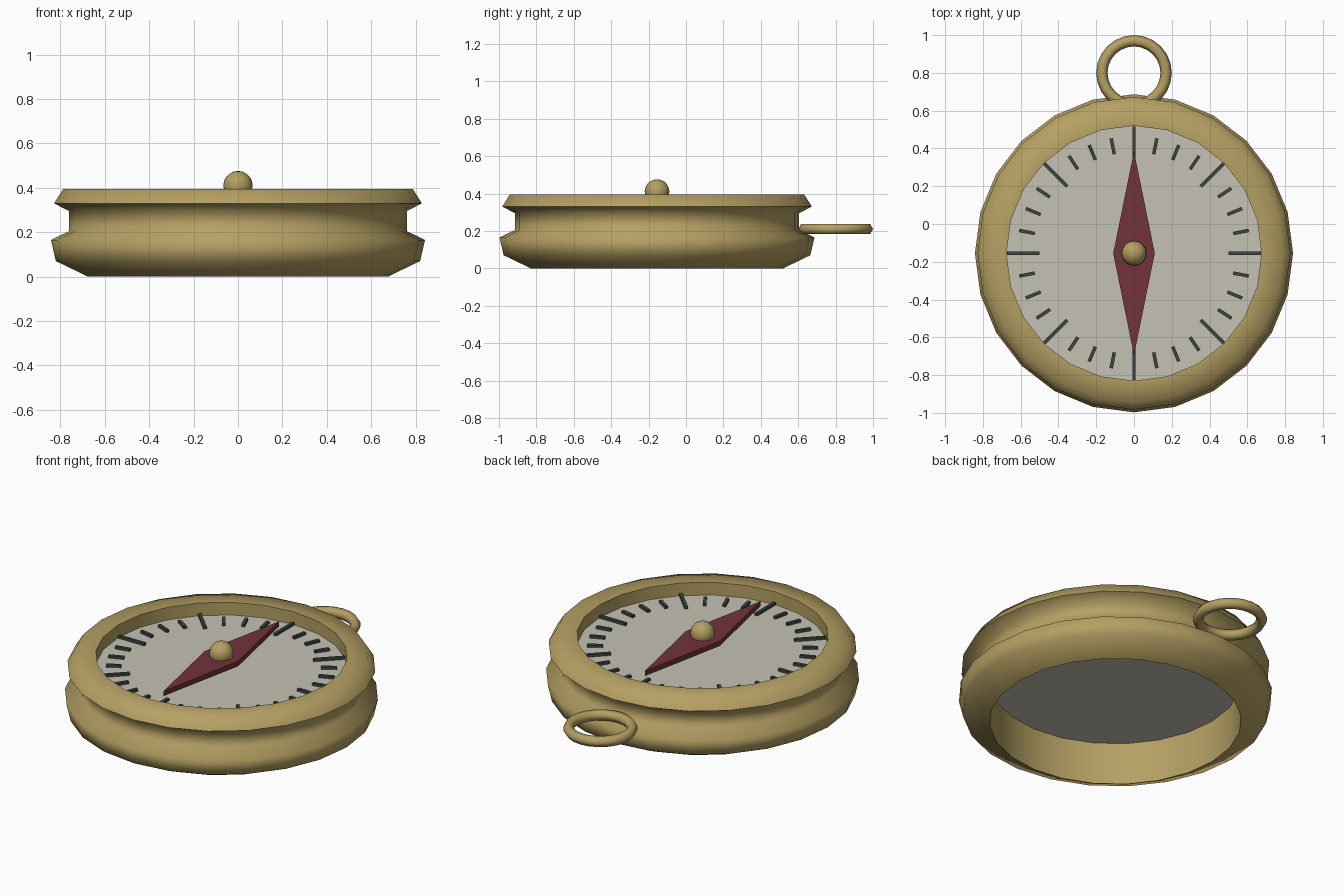
import bpy, bmesh
from math import sin, cos, pi, radians
from mathutils import Matrix, Vector

if "Cube" in bpy.data.objects:
    bpy.data.objects.remove(bpy.data.objects["Cube"])

CY = -0.155   # y of the compass body axis


def material(name, rgb):
    m = bpy.data.materials.new(name)
    m.diffuse_color = (*rgb, 1)
    m.use_nodes = True
    m.node_tree.nodes["Principled BSDF"].inputs["Base Color"].default_value = m.diffuse_color
    return m


BRASS = material("brass", (0.46, 0.35, 0.125))
CREAM = material("dial_cream", (0.56, 0.54, 0.455))
RED = material("needle_red", (0.17, 0.033, 0.045))
DARK = material("tick_dark", (0.045, 0.06, 0.052))


def make(name, bm, mat, smooth=None):
    bmesh.ops.recalc_face_normals(bm, faces=bm.faces)
    me = bpy.data.meshes.new(name)
    bm.to_mesh(me)
    bm.free()
    ob = bpy.data.objects.new(name, me)
    bpy.context.collection.objects.link(ob)
    me.materials.append(mat)
    if smooth:
        bpy.ops.object.select_all(action='DESELECT')
        ob.select_set(True)
        bpy.context.view_layer.objects.active = ob
        bpy.ops.object.shade_smooth_by_angle(angle=radians(smooth))
    return ob


def lathe(profile, steps, centre):
    """Revolve a closed (r, z) profile around a vertical axis."""
    bm = bmesh.new()
    rings = []
    for i in range(steps):
        a = 2 * pi * i / steps
        rings.append([bm.verts.new((centre[0] + r * cos(a), centre[1] + r * sin(a), centre[2] + z))
                      for r, z in profile])
    n = len(profile)
    for i in range(steps):
        p, q = rings[i], rings[(i + 1) % steps]
        for j in range(n):
            k = (j + 1) % n
            bm.faces.new((p[j], q[j], q[k], p[k]))
    return bm


def cylinder(r, z0, z1, steps):
    bm = bmesh.new()
    bmesh.ops.create_cone(bm, cap_ends=True, segments=steps, radius1=r, radius2=r, depth=z1 - z0,
                          matrix=Matrix.Translation((0, CY, (z0 + z1) / 2))
                          @ Matrix.Rotation(pi / 2, 4, 'Z'))
    return bm


# Hollow brass case with a groove round its side
case = [(0.675, 0.0), (0.82, 0.07), (0.842, 0.165), (0.76, 0.205), (0.76, 0.295),
        (0.828, 0.33), (0.787, 0.395), (0.675, 0.395)]
make("case", lathe(case, 24, (0, CY, 0)), BRASS, 80)

# Dial plate
make("dial", cylinder(0.676, 0.25, 0.32, 24), CREAM)

# Degree ticks, every fourth one long
bm = bmesh.new()
for i in range(32):
    r0, r1 = (0.50, 0.672) if i % 4 == 0 else (0.535, 0.62)
    mat = (Matrix.Translation((0, CY, 0.325)) @ Matrix.Rotation(2 * pi * i / 32, 4, 'Z')
           @ Matrix.Translation(((r0 + r1) / 2, 0, 0)) @ Matrix.Diagonal((r1 - r0, 0.018, 0.02, 1)))
    bmesh.ops.create_cube(bm, size=1, matrix=mat)
make("ticks", bm, DARK)

# Diamond needle
bm = bmesh.new()
face = bm.faces.new([bm.verts.new((x, CY + y, 0.36))
                     for x, y in ((0.11, 0), (0, 0.54), (-0.11, 0), (0, -0.54))])
ext = bmesh.ops.extrude_face_region(bm, geom=[face])
bmesh.ops.translate(bm, vec=Vector((0, 0, 0.03)),
                    verts=[v for v in ext["geom"] if isinstance(v, bmesh.types.BMVert)])
make("needle", bm, RED)

# Pivot pin and its round cap
make("pivot_pin", cylinder(0.03, 0.31, 0.38, 12), BRASS, 40)
bm = bmesh.new()
bmesh.ops.create_uvsphere(bm, u_segments=16, v_segments=10, radius=0.066,
                          matrix=Matrix.Translation((0, CY, 0.41)))
make("pivot_cap", bm, BRASS, 60)

# Hanging ring
section = [(0.17 + 0.03 * cos(k * pi / 3), 0.03 * sin(k * pi / 3)) for k in range(6)]
make("hanging_ring", lathe(section, 24, (0, 0.8, 0.21)), BRASS, 70)
